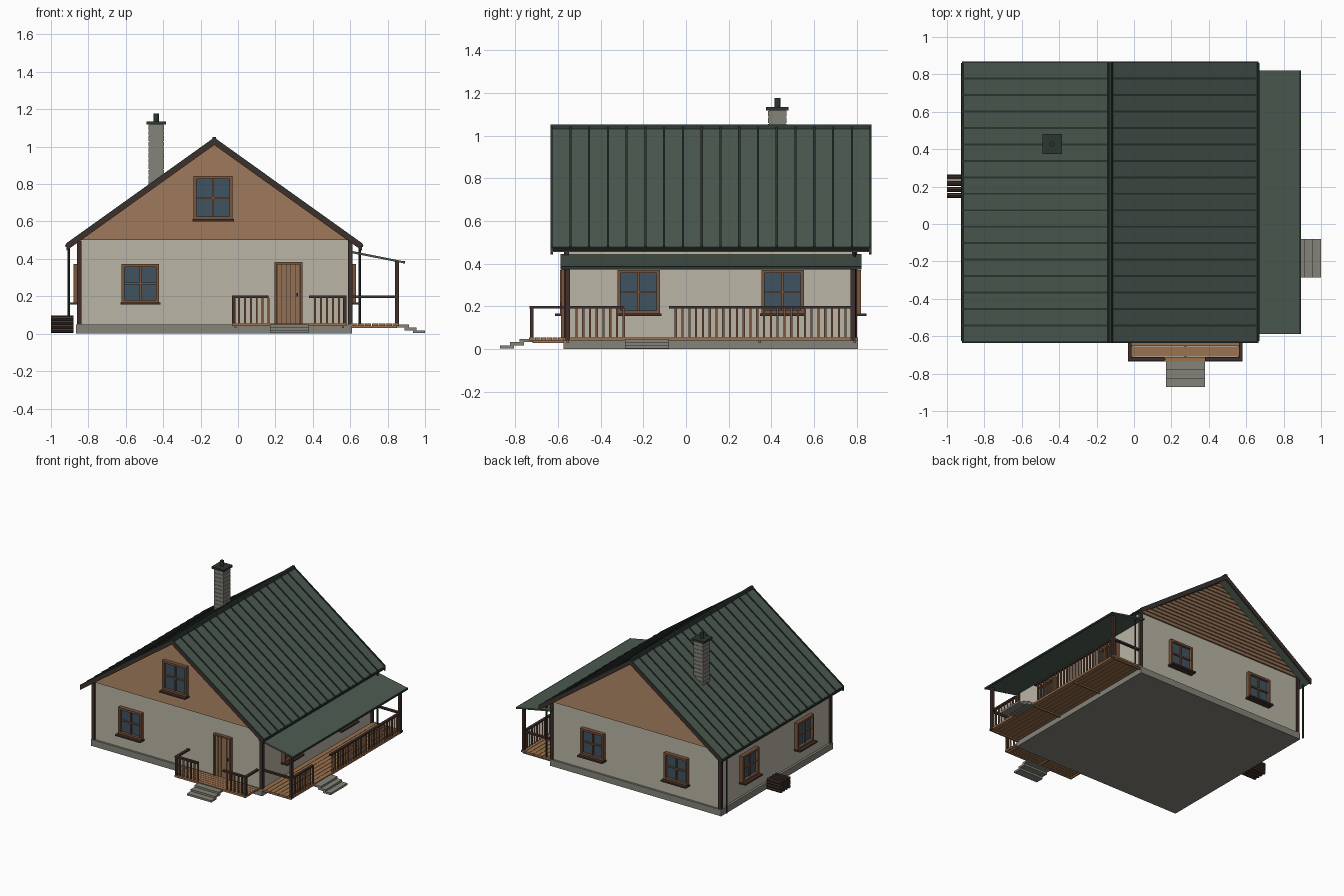
import bpy, bmesh, math
from mathutils import Matrix, Vector

if "Cube" in bpy.data.objects:
    bpy.data.objects.remove(bpy.data.objects["Cube"])


def material(name, r, g, b):
    m = bpy.data.materials.new(name)
    m.diffuse_color = [(c / 255 / 12.92 if c < 11 else ((c / 255 + 0.055) / 1.055) ** 2.4) for c in (r, g, b)] + [1]
    m.use_nodes = True
    m.node_tree.nodes["Principled BSDF"].inputs["Base Color"].default_value = m.diffuse_color
    return m


GREEN = material("roof_green", 76, 90, 80)
SEAM = material("seam_green", 44, 54, 49)
PLASTER = material("plaster", 186, 181, 166)
SIDING = material("siding_brown", 146, 112, 84)
DARK = material("dark_wood", 64, 48, 43)
FRAME = material("frame_wood", 122, 85, 60)
GLASS = material("window_glass", 62, 84, 97)
STONE = material("stone_grey", 133, 132, 122)
DECK = material("deck_wood", 156, 114, 78)


def finish(name, bm, mat, matrix=None):
    if matrix:
        bm.transform(matrix)
    bmesh.ops.recalc_face_normals(bm, faces=bm.faces)
    me = bpy.data.meshes.new(name)
    bm.to_mesh(me)
    bm.free()
    me.materials.append(mat)
    ob = bpy.data.objects.new(name, me)
    bpy.context.collection.objects.link(ob)
    return ob


def boxes(name, mat, items, matrix=None):
    """One object from boxes given as (x0, x1, y0, y1, z0, z1)."""
    bm = bmesh.new()
    for x0, x1, y0, y1, z0, z1 in items:
        m = Matrix.Translation(((x0 + x1) / 2, (y0 + y1) / 2, (z0 + z1) / 2)) @ Matrix.Diagonal((x1 - x0, y1 - y0, z1 - z0, 1))
        bmesh.ops.create_cube(bm, size=1, matrix=m)
    return finish(name, bm, mat, matrix)


def prism(name, mat, profile, y0, y1):
    """Extrude an (x, z) profile along y."""
    bm = bmesh.new()
    f = bm.faces.new([bm.verts.new((x, y0, z)) for x, z in profile])
    r = bmesh.ops.extrude_face_region(bm, geom=[f])
    bmesh.ops.translate(bm, vec=(0, y1 - y0, 0), verts=[v for v in r["geom"] if isinstance(v, bmesh.types.BMVert)])
    return finish(name, bm, mat)


def rods(name, mat, items, r, n=8):
    """Cylinders between pairs of points."""
    bm = bmesh.new()
    for a, b in items:
        a, b = Vector(a), Vector(b)
        d = b - a
        m = Matrix.Translation((a + b) / 2) @ d.to_track_quat('Z', 'Y').to_matrix().to_4x4()
        bmesh.ops.create_cone(bm, cap_ends=True, segments=n, radius1=r, radius2=r, depth=d.length, matrix=m)
    return finish(name, bm, mat)


# House body
CX, APEX, SLOPE = -0.127, 1.035, 0.715
X0, X1, Y0, Y1 = -0.85, 0.60, -0.56, 0.79
boxes("foundation", STONE, [(-0.867, 0.61, -0.575, 0.805, 0, 0.05)])
prism("walls", PLASTER, [(X0, 0.05), (X1, 0.05), (X1, 0.5), (CX, 1.012), (X0, 0.5)], Y0, Y1)
boxes("corner_trim", DARK, [(x - 0.012, x + 0.012, y - 0.012, y + 0.012, 0.05, 0.495)
                            for x in (X0, X1) for y in (Y0, Y1)])

# Lapped gable boards, front and back
for label, y, s in (("front", Y0, -1), ("back", Y1, 1)):
    bm = bmesh.new()
    n = 17
    for i in range(n):
        za, zb = (0.5 + 0.51 * k / n for k in (i, i + 1))
        ring = []
        for yy, lift in ((y - s * 0.002, 0), (y + s * 0.012, 1)):
            for z, t in ((za, 1), (zb, 0.3)):
                w = max((1.012 - z) / SLOPE * 1.005, 0.002)
                yo = y + s * 0.012 * t if lift else yy
                ring.append([bm.verts.new((CX + k * w, yo, z)) for k in (-1, 1)])
        (a, b), (c, d), (e, f), (g, h) = ring
        for q in ((a, b, d, c), (e, f, h, g), (a, b, f, e), (c, d, h, g), (a, c, g, e), (b, d, h, f)):
            bm.faces.new(q)
    finish("gable_siding_" + label, bm, SIDING)

# Main roof: slabs, bargeboards, seams, ridge, gutters
RY0, RY1, RUN = -0.635, 0.87, 0.79


def slope_band(a, b, s, top, thick):
    """Profile of a band lying on one slope, from run a to run b."""
    z = lambda u: APEX - SLOPE * u + top
    return [(CX + s * a, z(a)), (CX + s * b, z(b)), (CX + s * b, z(b) - thick), (CX + s * a, z(a) - thick)]


for label, s in (("left", -1), ("right", 1)):
    prism("roof_" + label, GREEN, slope_band(0, RUN, s, 0.006, 0.02), RY0 + 0.005, RY1 - 0.005)
    for end, y in (("front", RY0), ("back", RY1 - 0.012)):
        prism(f"bargeboard_{label}_{end}", DARK, slope_band(0, RUN, s, 0.002, 0.028), y, y + 0.012)
    for i in range(18):
        y = RY0 + 0.005 + i * (RY1 - RY0 - 0.01) / 17
        prism(f"roof_seam_{label}_{i}", SEAM, slope_band(0, RUN + 0.002, s, 0.014, 0.012), y - 0.005, y + 0.005)
    ex = CX + s * (RUN - 0.002)
    rods("gutter_" + label, SEAM, [((ex, RY0 + 0.01, 0.471), (ex, RY1 - 0.01, 0.471))], 0.009)
    dx = CX + s * 0.778
    rods("downspout_" + label, SEAM, [((dx, 0.79, 0.03), (dx, 0.79, 0.475))], 0.006)
prism("ridge_cap", SEAM, [(CX - 0.014, 1.032), (CX + 0.014, 1.032), (CX + 0.008, 1.052), (CX - 0.008, 1.052)], RY0, RY1)

# Chimney in brick courses
KX, KY = -0.437, 0.428
boxes("chimney_core", STONE, [(KX - .037, KX + .037, KY - .039, KY + .039, 0.78, 1.12)])
boxes("chimney_courses", STONE, [(KX - .041, KX + .041, KY - .043, KY + .043, 0.79 + i * .03, 0.816 + i * .03)
                                 for i in range(11)])
boxes("chimney_cap", SEAM, [(KX - .053, KX + .053, KY - .053, KY + .053, 1.118, 1.135)])
rods("chimney_flue", SEAM, [((KX, KY, 1.13), (KX, KY, 1.176))], 0.014, 12)


# Windows in wall space: x along the wall, -y outward
def window(name, m, z0=0.165, z1=0.372, w=0.2):
    h, t, zm = w / 2, 0.016, (z0 + z1) / 2
    boxes(name + "_frame", FRAME, [(-h, -h + t, -.03, 0, z0, z1), (h - t, h, -.03, 0, z0, z1),
                                   (-h, h, -.03, 0, z1 - t, z1), (-h, h, -.03, 0, z0, z0 + t)], m)
    boxes(name + "_muntins", FRAME, [(-.005, .005, -.02, 0, z0, z1), (-h, h, -.02, 0, zm - .005, zm + .005)], m)
    boxes(name + "_glass", GLASS, [(-h + .01, h - .01, -.009, -.001, z0 + .01, z1 - .01)], m)
    boxes(name + "_sill", DARK, [(-h - .007, h + .007, -.055, 0, z0 - .01, z0 + .002)], m)


def place(x, y, deg):
    return Matrix.Translation((x, y, 0)) @ Matrix.Rotation(math.radians(deg), 4, 'Z')


window("front_window", place(-0.522, Y0, 0))
window("attic_window", place(-0.133, Y0 - 0.008, 0), 0.61, 0.842, 0.208)
for i, y in enumerate((-0.222, 0.453)):
    window(f"right_window_{i}", place(X1, y, 90))
    window(f"left_window_{i}", place(X0, y, -90))
for i, x in enumerate((-0.48, 0.24)):
    window(f"back_window_{i}", place(x, Y1, 180))

# Door
boxes("door_planks", SIDING, [(0.21 + i * .0242, 0.232 + i * .0242, Y0 - .015, Y0, 0.055, 0.37) for i in range(5)])
boxes("door_backing", DARK, [(0.207, 0.333, Y0 - .008, Y0, 0.055, 0.37)])
boxes("door_frame", FRAME, [(0.195, 0.209, Y0 - .025, Y0, 0.05, 0.382), (0.331, 0.345, Y0 - .025, Y0, 0.05, 0.382),
                            (0.195, 0.345, Y0 - .025, Y0, 0.37, 0.382)])
boxes("door_handle", DARK, [(0.312, 0.322, Y0 - .03, Y0 - .01, 0.2, 0.218)])

# Decks: planks run along x in front and along y at the side
boxes("front_deck", DECK, [(-0.032, 0.58, -0.735 + i * .0272, -0.71 + i * .0272, 0.04, 0.055) for i in range(6)])
boxes("side_deck", DECK, [(0.605 + i * .0367, 0.639 + i * .0367, -0.575, 0.805, 0.04, 0.055) for i in range(7)])
boxes("deck_joists", DECK, [(x, x + .012, -0.72, -0.57, 0.03, 0.042) for x in (-0.02, 0.27, 0.555)]
      + [(0.605, 0.85, y, y + .012, 0.03, 0.042) for y in (-0.56, -0.1, 0.34, 0.785)])

# Steps
boxes("front_steps", STONE, [(0.17, 0.38, y, y + .065, z, z + .015)
                             for y, z in ((-0.872, 0.003), (-0.825, 0.018), (-0.78, 0.033))])
boxes("side_steps", STONE, [(x - .065, x, -0.287, -0.08, z, z + .015)
                            for x, z in ((1.0, 0.003), (0.955, 0.018), (0.915, 0.033))])


# Railings
def railing(name, axis, a, b, c, step=0.032):
    put = (lambda u0, u1, v0, v1, *z: (u0, u1, v0, v1, *z)) if axis == 'x' else (lambda u0, u1, v0, v1, *z: (v0, v1, u0, u1, *z))
    n = round((b - a) / step)
    boxes(name + "_rail", DARK, [put(a, b, c - .01, c + .01, 0.19, 0.203)])
    boxes(name + "_balusters", FRAME, [put(u - .005, u + .005, c - .005, c + .005, 0.055, 0.192)
                                       for u in (a + (b - a) * k / n for k in range(1, n + 1))])


railing("front_railing_left", 'x', -0.025, 0.163, -0.723)
railing("front_railing_right", 'x', 0.38, 0.573, -0.723)
railing("side_railing_near", 'y', -0.545, -0.292, 0.85)
railing("side_railing_far", 'y', -0.08, 0.78, 0.85)
boxes("end_rails", DARK, [(x - .01, x + .01, -0.733, -0.575, 0.19, 0.203) for x in (-0.023, 0.571)]
      + [(0.61, 0.85, y - .01, y + .01, 0.19, 0.203) for y in (-0.555, 0.782)])
boxes("rail_posts", DARK, [(x - .009, x + .009, -0.732, -0.714, 0.05, 0.2) for x in (-0.023, 0.571)])

# Side porch posts and roof
boxes("porch_posts", DARK, [(0.84, 0.86, y - .012, y + .012, 0.04, 0.385) for y in (-0.555, 0.782)])
prism("porch_roof", GREEN, [(0.59, 0.446), (0.888, 0.387), (0.888, 0.376), (0.59, 0.434)], -0.588, 0.822)
boxes("porch_fascia", SEAM, [(0.882, 0.892, -0.588, 0.822, 0.374, 0.388)])

# Stacked firewood
rods("firewood", DARK, [((-1.0, 0.153 + 0.0325 * i, 0.018 + 0.0215 * j), (-0.88, 0.153 + 0.0325 * i, 0.018 + 0.0215 * j))
                        for i in range(4) for j in range(4)], 0.0135, 8)
